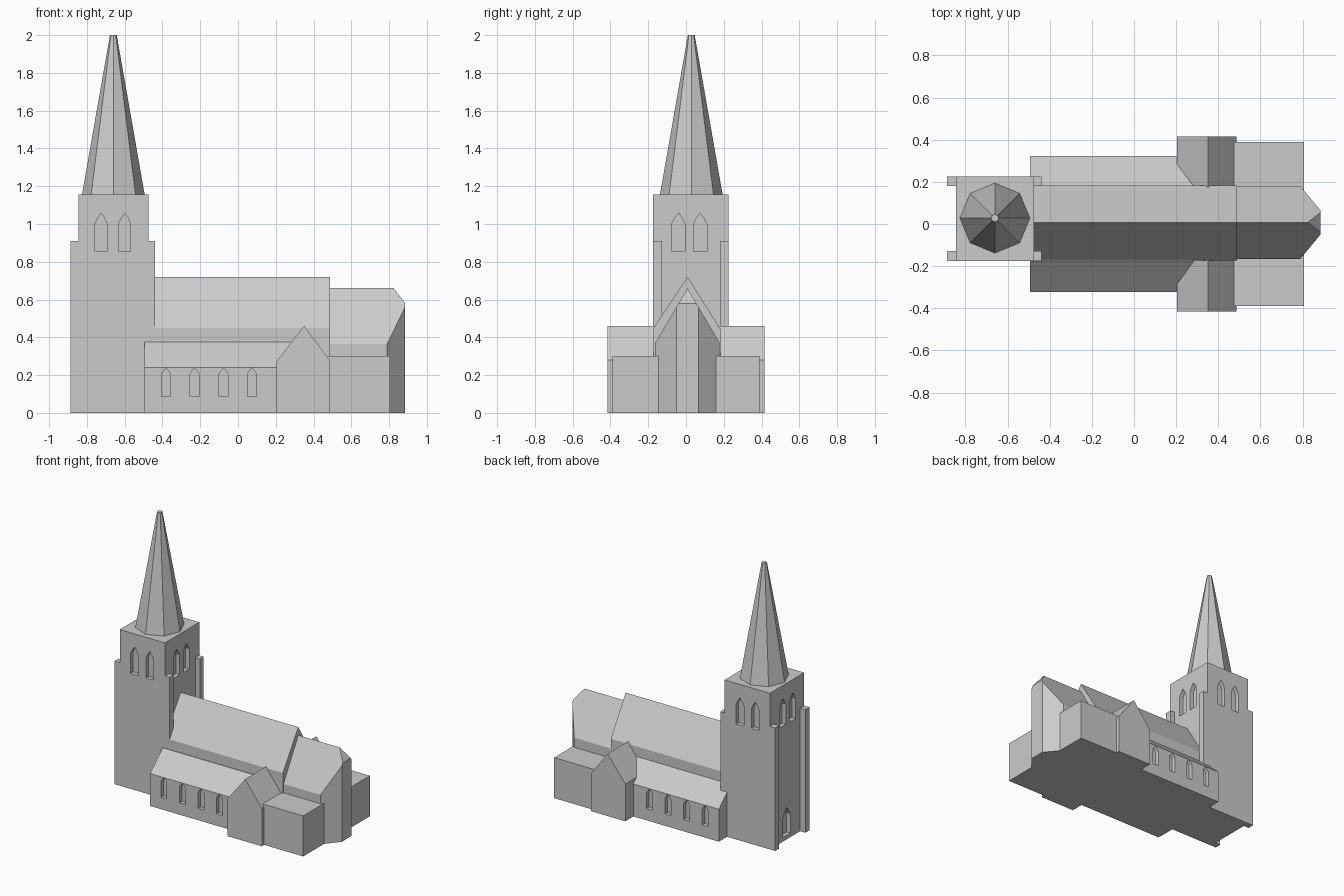
import bpy, bmesh, math
from mathutils import Vector

if "Cube" in bpy.data.objects:
    bpy.data.objects.remove(bpy.data.objects["Cube"])

stone = bpy.data.materials.new("grey stone")
stone.diffuse_color = (0.6, 0.6, 0.6, 1)
stone.use_nodes = True
stone.node_tree.nodes["Principled BSDF"].inputs["Base Color"].default_value = stone.diffuse_color


def finish(bm, name):
    bmesh.ops.recalc_face_normals(bm, faces=bm.faces)
    me = bpy.data.meshes.new(name)
    bm.to_mesh(me)
    bm.free()
    me.materials.append(stone)
    ob = bpy.data.objects.new(name, me)
    bpy.context.collection.objects.link(ob)
    return ob


def add_prism(bm, pts, axis, a, b):
    """Extrude a 2D outline along an axis from a to b."""
    def place(p, t):
        return {"x": (t, p[0], p[1]), "y": (p[0], t, p[1]), "z": (p[0], p[1], t)}[axis]
    lo = [bm.verts.new(place(p, a)) for p in pts]
    hi = [bm.verts.new(place(p, b)) for p in pts]
    bm.faces.new(lo)
    bm.faces.new(hi[::-1])
    n = len(pts)
    for i in range(n):
        j = (i + 1) % n
        bm.faces.new((lo[i], hi[i], hi[j], lo[j]))


def prism(name, pts, axis, a, b):
    bm = bmesh.new()
    add_prism(bm, pts, axis, a, b)
    return finish(bm, name)


def box(name, x0, x1, y0, y1, z0, z1):
    return prism(name, [(x0, y0), (x1, y0), (x1, y1), (x0, y1)], "z", z0, z1)


def lancet(c, w, z0, z1, z2):
    """Pointed window outline."""
    h = w / 2
    return [(c - h, z0), (c + h, z0), (c + h, z1), (c + h * 0.55, z1 + (z2 - z1) * 0.55),
            (c, z2), (c - h * 0.55, z1 + (z2 - z1) * 0.55), (c - h, z1)]


def carve(ob, openings):
    """Cut recessed openings (outline, axis, from, to) into a wall."""
    bm = bmesh.new()
    for o in openings:
        add_prism(bm, *o)
    cutter = finish(bm, "opening_cutter")
    cutter.hide_render = True
    mod = ob.modifiers.new("openings", "BOOLEAN")
    mod.operation, mod.solver, mod.object = "DIFFERENCE", "EXACT", cutter
    bpy.context.view_layer.objects.active = ob
    bpy.ops.object.modifier_apply(modifier=mod.name)
    bpy.data.objects.remove(cutter)


# Tower with paired belfry windows on each side and a west door
TX0, TX1, TY0, TY1 = -0.845, -0.475, -0.175, 0.226
D = 0.03
tower = box("tower", TX0, TX1, TY0, TY1, 0, 1.155)
cuts = []
for c in (-0.725, -0.60):
    w = lancet(c, 0.064, 0.855, 1.0, 1.057)
    cuts += [(w, "y", TY0 - 0.1, TY0 + D), (w, "y", TY1 - D, TY1 + 0.1)]
for c in (-0.04, 0.075):
    w = lancet(c, 0.07, 0.855, 1.0, 1.057)
    cuts += [(w, "x", TX0 - 0.1, TX0 + D), (w, "x", TX1 - D, TX1 + 0.1)]
cuts.append((lancet(0.03, 0.085, 0.03, 0.17, 0.235), "x", TX0 - 0.1, TX0 + D))
carve(tower, cuts)

# Corner buttresses
for ew, x0, x1 in (("west", -0.888, TX0), ("east", TX1, -0.439)):
    for ns, y0, y1 in (("south", TY0, -0.127), ("north", 0.18, TY1)):
        box(f"buttress_{ew}_{ns}", x0, x1, y0, y1, 0, 0.91)

# Octagonal spire
bm = bmesh.new()
bmesh.ops.create_cone(bm, cap_ends=True, segments=8, radius1=0.166, radius2=0.018, depth=0.845)
bmesh.ops.translate(bm, verts=bm.verts, vec=(-0.66, 0.028, 1.155 + 0.4225))
finish(bm, "spire")

# Nave with gabled roof
prism("nave", [(-0.173, 0), (0.182, 0), (0.182, 0.445), (0.008, 0.72), (-0.173, 0.45)],
      "x", -0.48, 0.488)

# Side aisles with lean-to roofs and four windows each
for s, ns in ((-1, "south"), (1, "north")):
    aisle = prism("aisle_" + ns, [(0, 0), (s * 0.322, 0), (s * 0.322, 0.24),
                                  (s * 0.177, 0.375), (0, 0.375)], "x", -0.494, 0.3)
    carve(aisle, [(lancet(c, 0.048, 0.088, 0.205, 0.237), "y", s * 0.292, s * 0.4)
                  for c in (-0.382, -0.23, -0.077, 0.073)])

# Transept crossing the nave
prism("transept", [(0.205, 0), (0.486, 0), (0.486, 0.28), (0.35, 0.46), (0.205, 0.275)],
      "y", -0.416, 0.416)

# Flat-roofed chapels
box("chapel_south", 0.475, 0.806, -0.389, 0, 0, 0.3)
box("chapel_north", 0.475, 0.806, 0, 0.389, 0, 0.3)

# Choir with angled apse, trimmed by two roof slopes and a small hip
bm = bmesh.new()
add_prism(bm, [(0.4, -0.165), (0.79, -0.165), (0.885, -0.05), (0.885, 0.065),
               (0.79, 0.178), (0.4, 0.178)], "z", 0, 0.8)
for no in ((0, 1.7, 1), (0, -1.7, 1), (1.33, 0, 1)):
    bmesh.ops.bisect_plane(bm, geom=bm.verts[:] + bm.edges[:] + bm.faces[:], dist=1e-5,
                           plane_co=(0.825, 0.008, 0.66), plane_no=Vector(no).normalized(),
                           clear_outer=True)
    bmesh.ops.holes_fill(bm, edges=[e for e in bm.edges if e.is_boundary], sides=0)
finish(bm, "choir")
